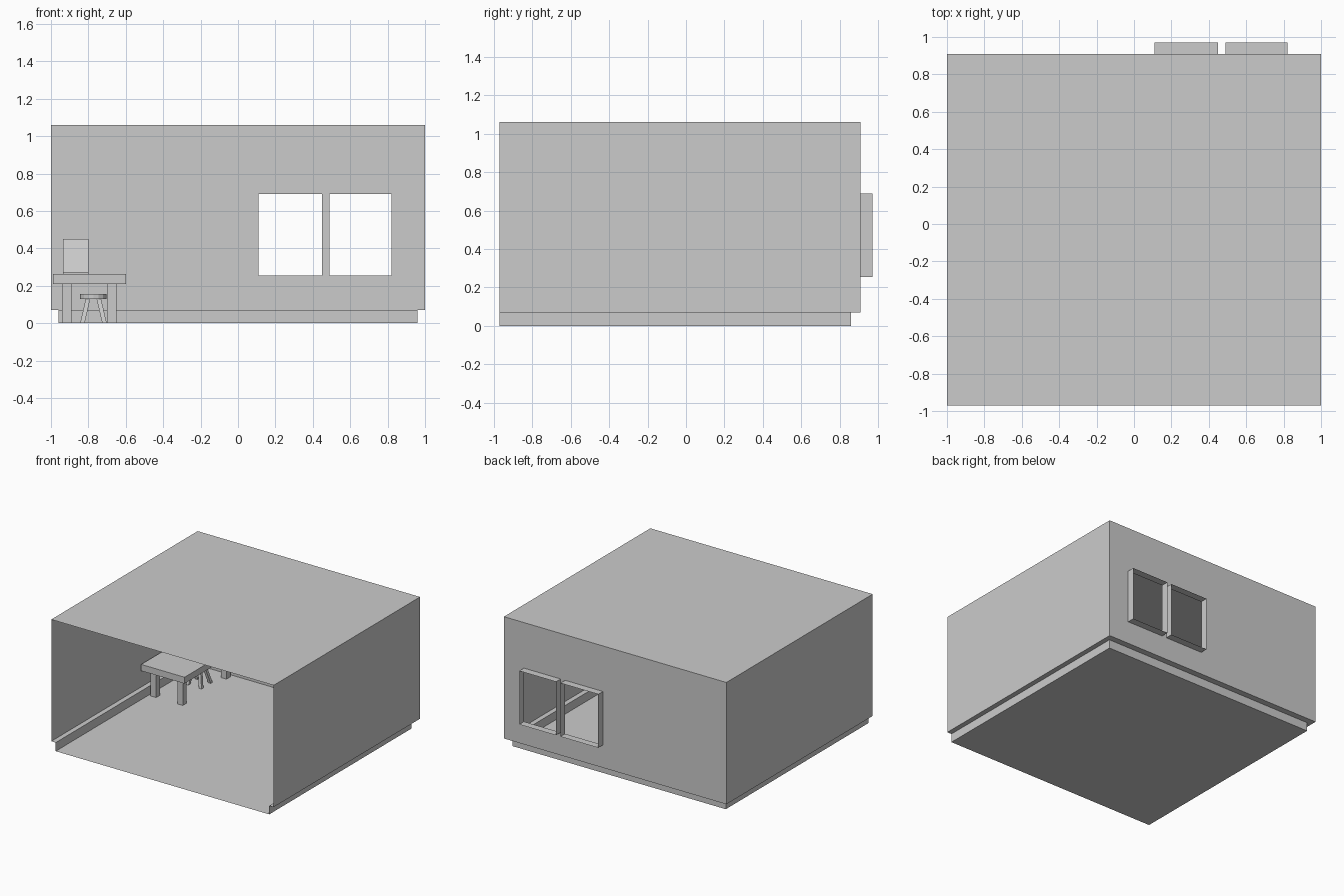
import bpy, bmesh
from mathutils import Vector, Matrix

if "Cube" in bpy.data.objects:
    bpy.data.objects.remove(bpy.data.objects["Cube"])


def make(name, bm):
    bmesh.ops.remove_doubles(bm, verts=bm.verts, dist=0.0005)
    me = bpy.data.meshes.new(name)
    bm.to_mesh(me)
    bm.free()
    ob = bpy.data.objects.new(name, me)
    bpy.context.collection.objects.link(ob)
    return ob


def quad(bm, *pts):
    bm.faces.new([bm.verts.new(p) for p in pts])


def box(name, lo, hi):
    lo, hi = Vector(lo), Vector(hi)
    bm = bmesh.new()
    bmesh.ops.create_cube(bm, size=1)
    for v in bm.verts:
        v.co = (lo + hi) / 2 + v.co * (hi - lo)
    return make(name, bm)


FRONT, BACK, TOP = -0.97, 0.91, 1.06

# Room shell: sweep the floor, skirting, ledge and walls as open U-shaped loops
bm = bmesh.new()
levels = [(0.96, 0.86, 0), (0.96, 0.86, 0.07), (1, BACK, 0.07), (1, BACK, TOP)]
loops = [[(-x, FRONT, z), (-x, y, z), (x, y, z), (x, FRONT, z)] for x, y, z in levels]
quad(bm, *loops[0][::-1])
quad(bm, *loops[-1][::-1])
for k, (a, b) in enumerate(zip(loops, loops[1:])):
    for i in range(3):
        if k == 2 and i == 1:
            continue  # back wall is made separately with openings
        quad(bm, a[i], a[i + 1], b[i + 1], b[i])
make("room_shell", bm)

# Back wall with two window openings
windows = [(0.11, 0.45), (0.49, 0.82)]
W0, W1 = 0.255, 0.69
bm = bmesh.new()
xs, zs = [-1, 0.11, 0.45, 0.49, 0.82, 1], [0.07, W0, W1, TOP]
for i in range(5):
    for j in range(3):
        if j == 1 and i in (1, 3):
            continue
        quad(bm, (xs[i], BACK, zs[j]), (xs[i + 1], BACK, zs[j]),
             (xs[i + 1], BACK, zs[j + 1]), (xs[i], BACK, zs[j + 1]))
make("back_wall", bm)

# Window reveals standing out behind the wall
for n, (a, b) in enumerate(windows):
    bm = bmesh.new()
    ring = [(a, W0), (b, W0), (b, W1), (a, W1)]
    for i in range(4):
        p, q = ring[i], ring[(i + 1) % 4]
        quad(bm, (p[0], BACK, p[1]), (q[0], BACK, q[1]),
             (q[0], 0.97, q[1]), (p[0], 0.97, p[1]))
    make(f"window_reveal_{n + 1}", bm)

# Desk
box("desk_top", (-0.99, 0.17, 0.21), (-0.60, 0.88, 0.262))
for i, x in enumerate((-0.94, -0.70)):
    for j, y in enumerate((0.22, 0.78)):
        box(f"desk_leg_{i * 2 + j + 1}", (x, y, 0), (x + 0.05, y + 0.05, 0.21))

# Stool with round seat and splayed legs
CX, CY = -0.773, 0.605
bm = bmesh.new()
bmesh.ops.create_cone(bm, cap_ends=True, segments=16, radius1=0.071, radius2=0.071,
                      depth=0.025, matrix=Matrix.Translation((CX, CY, 0.1425)))
make("stool_seat", bm)
for i, sx in enumerate((-1, 1)):
    for j, sy in enumerate((-1, 1)):
        leg = box(f"stool_leg_{i * 2 + j + 1}", (-0.012, -0.012, 0), (0.012, 0.012, 0.13))
        for v in leg.data.vertices:
            s = 0.059 - 0.03 * v.co.z / 0.13
            v.co += Vector((CX + sx * s, CY + sy * s, 0))

# Laptop: flat base, leaning lid and screen panel
box("laptop_base", (-0.935, 0.45, 0.262), (-0.80, 0.58, 0.274))
lid = box("laptop_lid", (-0.935, 0.57, 0.27), (-0.80, 0.58, 0.45))
screen = box("laptop_screen", (-0.922, 0.568, 0.28), (-0.808, 0.571, 0.425))
for ob in (lid, screen):
    for v in ob.data.vertices:
        v.co.y += (v.co.z - 0.27) * 0.3
